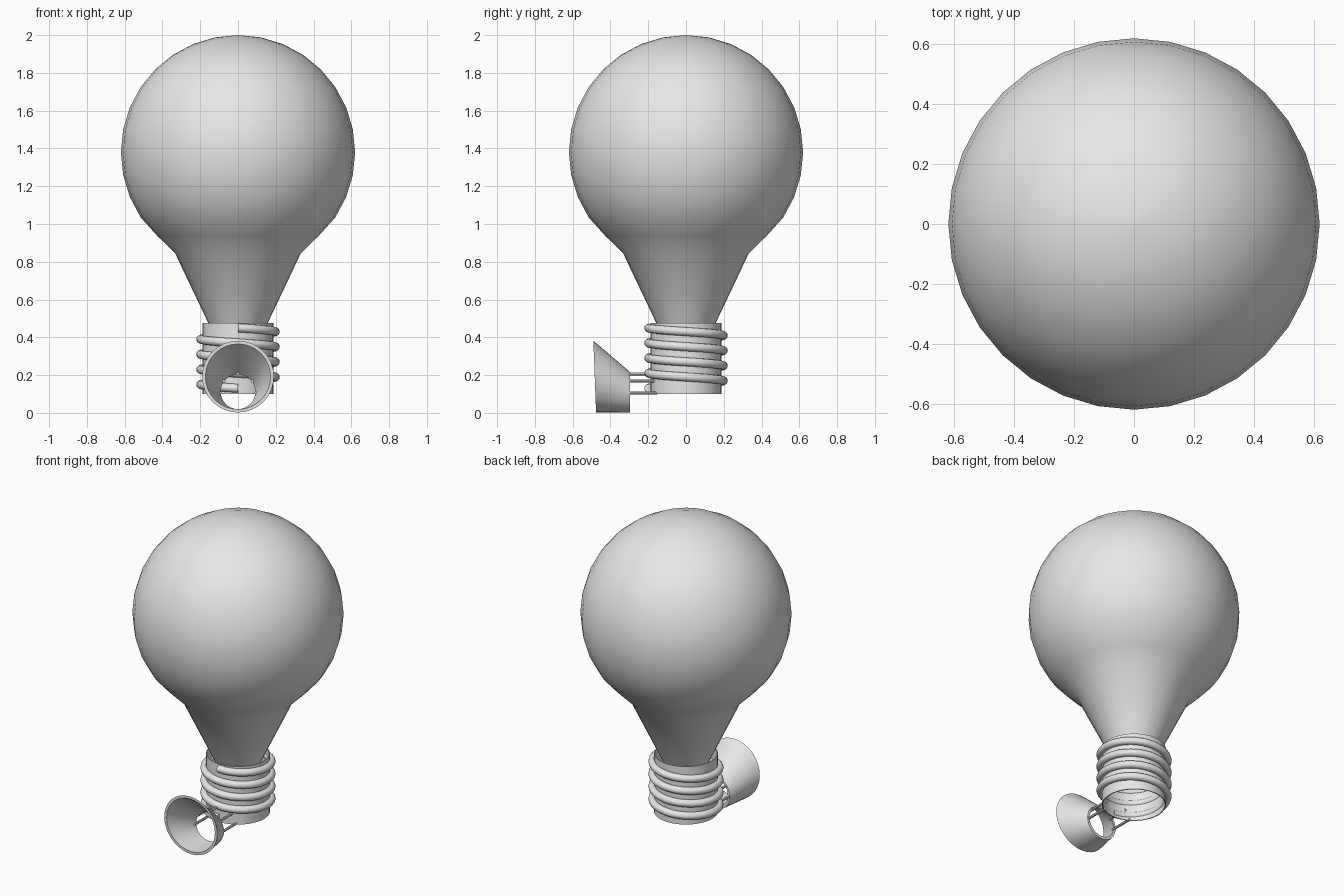
import bpy, bmesh
from math import sin, cos, pi, radians, sqrt
from mathutils import Vector

cube = bpy.data.objects.get("Cube")
if cube:
    bpy.data.objects.remove(cube, do_unlink=True)

SIDES = 32

grey = bpy.data.materials.new("plain grey")
grey.use_nodes = True
grey.diffuse_color = (0.8, 0.8, 0.8, 1)
grey.node_tree.nodes["Principled BSDF"].inputs["Base Color"].default_value = (0.8, 0.8, 0.8, 1)


def loft(name, rings, loop=False, caps=False):
    """Skin a list of point rings into one smooth-shaded object."""
    bm = bmesh.new()
    rows = [[bm.verts.new(p) for p in ring] for ring in rings]
    pairs = list(zip(rows, rows[1:]))
    if loop:
        pairs.append((rows[-1], rows[0]))
    for a, b in pairs:
        n = len(a)
        for i in range(n):
            j = (i + 1) % n
            bm.faces.new((a[i], a[j], b[j], b[i]))
    if caps:
        bm.faces.new(rows[0])
        bm.faces.new(rows[-1])
    bmesh.ops.remove_doubles(bm, verts=bm.verts, dist=0.0001)
    bmesh.ops.recalc_face_normals(bm, faces=bm.faces)
    mesh = bpy.data.meshes.new(name)
    bm.to_mesh(mesh)
    bm.free()
    mesh.materials.append(grey)
    obj = bpy.data.objects.new(name, mesh)
    bpy.context.collection.objects.link(obj)
    bpy.ops.object.select_all(action="DESELECT")
    obj.select_set(True)
    bpy.context.view_layer.objects.active = obj
    bpy.ops.object.shade_smooth_by_angle(angle=radians(35))
    return obj


def flat_ring(r, z):
    return [(r * cos(2 * pi * i / SIDES), r * sin(2 * pi * i / SIDES), z) for i in range(SIDES)]


# Glass bulb: a globe whose underside is drawn down into a tapering neck
R, MID = 0.62, 1.38
profile = [(0.14, 0.44), (0.157, 0.475)]
for k in range(-5, 8):
    a = k * pi / 16
    profile.append((R * cos(a), MID + R * sin(a)))
profile[2] = (0.333, 0.845)
profile[3] = (0.43, 0.94)
profile.append((0.0005, MID + R))
loft("glass_bulb", [flat_ring(r, z) for r, z in profile], caps=True)

# Open collar with a thin wall
loft("collar", [flat_ring(r, z) for r, z in
                ((0.188, 0.1), (0.188, 0.475), (0.182, 0.475), (0.182, 0.1))], loop=True)

# Screw thread: a round wire coiled four turns down the collar
TURNS, STEPS, WIRE = 4, 32, 0.023
coil = []
for s in range(TURNS * STEPS + 1):
    a = -pi / 2 + 2 * pi * s / STEPS
    z = 0.45 - 0.08 * s / STEPS
    ring = []
    for k in range(12):
        t = 2 * pi * k / 12
        r = 0.198 + WIRE * cos(t)
        ring.append((r * cos(a), r * sin(a), z + WIRE * sin(t)))
    coil.append(ring)
loft("screw_thread", coil, caps=True)


# Horn: flared, lopsided funnel facing forward with a level underside
def horn_ring(r, centre, y, tilt):
    ring = []
    for i in range(SIDES):
        a = 2 * pi * i / SIDES
        z = centre + r * sin(a)
        ring.append((r * cos(a), y - tilt * z, z))
    return ring


loft("horn", [horn_ring(0.19, 0.192, -0.476, 0.038), horn_ring(0.107, 0.109, -0.296, 0),
              horn_ring(0.092, 0.112, -0.296, 0), horn_ring(0.173, 0.192, -0.476, 0.038)],
     loop=True)


# Thin rods holding the horn to the collar
def rod(name, x, z, r=0.008):
    ends = (-0.31, -sqrt(0.178 ** 2 - x * x))
    rings = [[Vector((x + r * cos(2 * pi * k / 8), y, z + r * sin(2 * pi * k / 8)))
              for k in range(8)] for y in ends]
    loft(name, rings, caps=True)


rod("top_rod", 0, 0.207)
for side, sx in (("left", 1), ("right", -1)):
    rod(side + "_upper_rod", sx * 0.075, 0.168)
    rod(side + "_lower_rod", sx * 0.096, 0.105)
